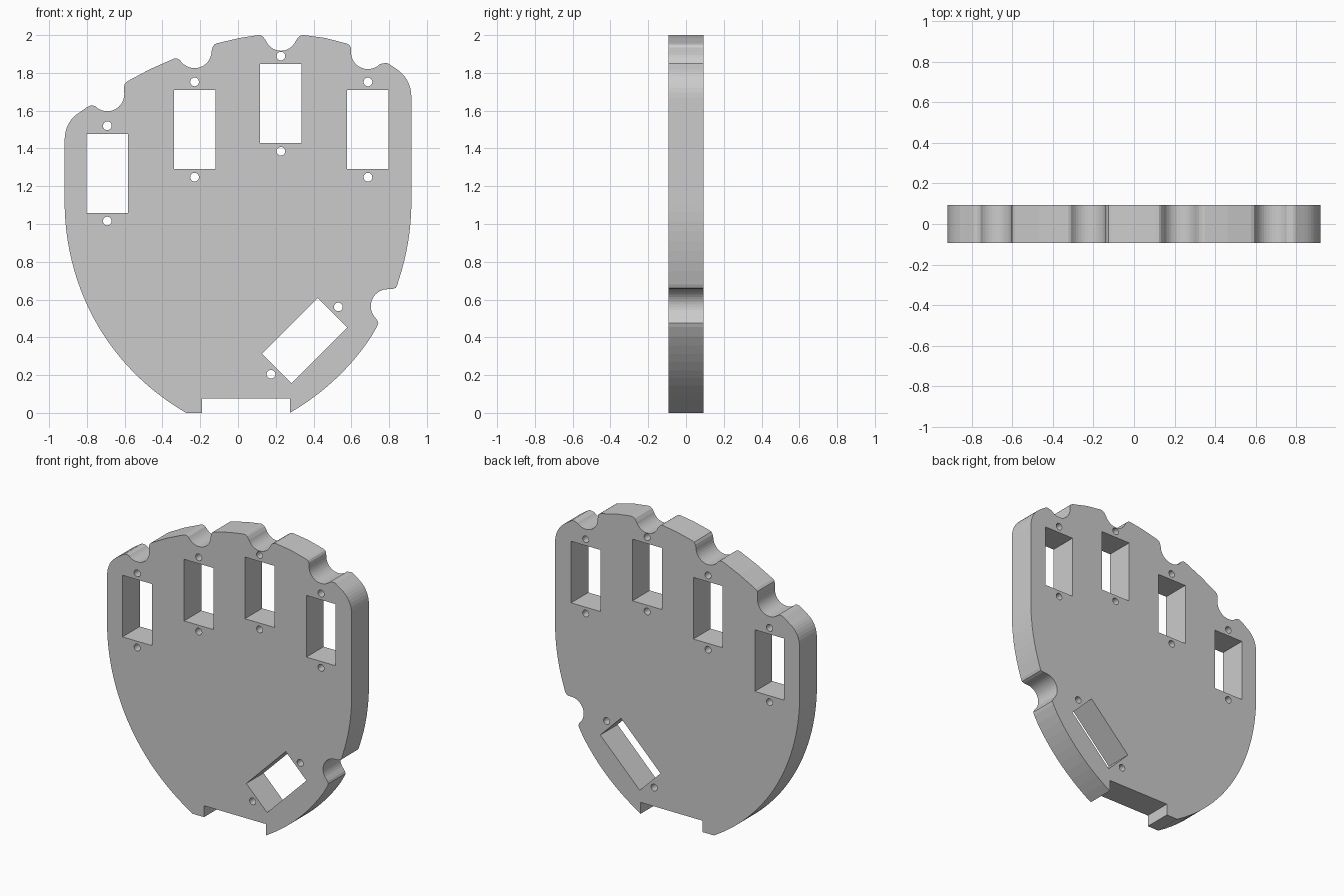
import bpy, bmesh
from math import sin, cos, radians, pi

if "Cube" in bpy.data.objects:
    bpy.data.objects.remove(bpy.data.objects["Cube"])

HALF_THICK = 0.0925


def arc(cx, cz, r, a0, a1, n=14):
    return [(cx + r * cos(radians(a0 + (a1 - a0) * i / n)),
             cz + r * sin(radians(a0 + (a1 - a0) * i / n))) for i in range(n + 1)]


def bezier(p0, p1, p2, p3, n=24):
    out = []
    for i in range(n + 1):
        t = i / n
        s = 1 - t
        out.append(tuple(s**3 * a + 3 * s * s * t * b + 3 * s * t * t * c + t**3 * d
                         for a, b, c, d in zip(p0, p1, p2, p3)))
    return out


# Lower palm side, shared by both halves
side = bezier((0.275, 0), (0.72, 0.26), (0.918, 0.70), (0.918, 1.12))

outline = [(-0.19, 0), (-0.19, 0.077), (0.275, 0.077)]
# Right side with thumb notch
outline += [p for p in side if p[1] < 0.44]
outline += [(0.735, 0.455), (0.743, 0.475), (0.737, 0.49)]
outline += arc(0.793, 0.565, 0.09, 222, 90)
outline += [(0.82, 0.656), (0.835, 0.662), (0.844, 0.68)]
outline += [p for p in side if p[1] > 0.70]
# Right shoulder and first finger notch
outline += bezier((0.918, 1.67), (0.918, 1.74), (0.885, 1.79), (0.84, 1.82), 8)
outline += [(0.795, 1.85), (0.783, 1.853), (0.768, 1.85)]
outline += arc(0.688, 1.91, 0.09, -45, -180)
outline += [(0.597, 1.935), (0.59, 1.948), (0.577, 1.955)]
# Crown with second notch
outline += [(0.46, 1.985), (0.35, 2.0), (0.335, 1.999), (0.32, 1.99)]
outline += arc(0.227, 2.002, 0.085, -22, -158)
outline += [(0.134, 1.99), (0.122, 1.999), (0.107, 2.0), (0.01, 1.985)]
# Third notch
outline += [(-0.11, 1.957), (-0.126, 1.95), (-0.135, 1.935)]
outline += arc(-0.23, 1.915, 0.09, 0, -138)
outline += [(-0.31, 1.87), (-0.323, 1.876), (-0.338, 1.876), (-0.465, 1.82)]
# Fourth notch and left shoulder
outline += [(-0.587, 1.755), (-0.6, 1.742), (-0.603, 1.725)]
outline += arc(-0.692, 1.687, 0.09, 0, -135)
outline += [(-0.77, 1.627), (-0.785, 1.626), (-0.80, 1.618)]
outline += bezier((-0.84, 1.59), (-0.89, 1.56), (-0.918, 1.51), (-0.918, 1.44), 8)
# Left side
outline += [(-x, z) for x, z in reversed(side)]

# Servo pockets with a screw hole at each end: centre x, centre z, tilt
loops = [outline]
for cx, cz, tilt in [(-0.692, 1.268, 0), (-0.23, 1.50, 0), (0.227, 1.637, 0),
                     (0.688, 1.50, 0), (0.353, 0.383, -45)]:
    c, s = cos(radians(tilt)), sin(radians(tilt))

    def place(x, z):
        return cx + c * x - s * z, cz + s * x + c * z

    loops.append([place(x, z) for x, z in
                  [(-0.11, -0.209), (0.11, -0.209), (0.11, 0.209), (-0.11, 0.209)]])
    for end in (-0.252, 0.252):
        loops.append(arc(*place(0, end), 0.023, 0, 345, 23))

# Filled curve, extruded to a plate and stood upright
curve = bpy.data.curves.new("palm_plate", 'CURVE')
curve.dimensions = '2D'
curve.fill_mode = 'BOTH'
curve.extrude = HALF_THICK
for pts in loops:
    sp = curve.splines.new('POLY')
    sp.points.add(len(pts) - 1)
    for p, (x, z) in zip(sp.points, pts):
        p.co = (x, z, 0, 1)
    sp.use_cyclic_u = True
    sp.use_smooth = False
plate = bpy.data.objects.new("palm_plate", curve)
bpy.context.collection.objects.link(plate)
plate.rotation_euler.x = pi / 2
bpy.context.view_layer.objects.active = plate
plate.select_set(True)
bpy.ops.object.convert(target='MESH')
plate = bpy.context.object
bpy.ops.object.transform_apply(location=False, rotation=True, scale=False)

# Weld faces to walls and tidy the flat triangles
bm = bmesh.new()
bm.from_mesh(plate.data)
bmesh.ops.remove_doubles(bm, verts=bm.verts, dist=0.0002)
bmesh.ops.recalc_face_normals(bm, faces=bm.faces)
for f in bm.faces:
    f.smooth = False
bm.to_mesh(plate.data)
bm.free()
